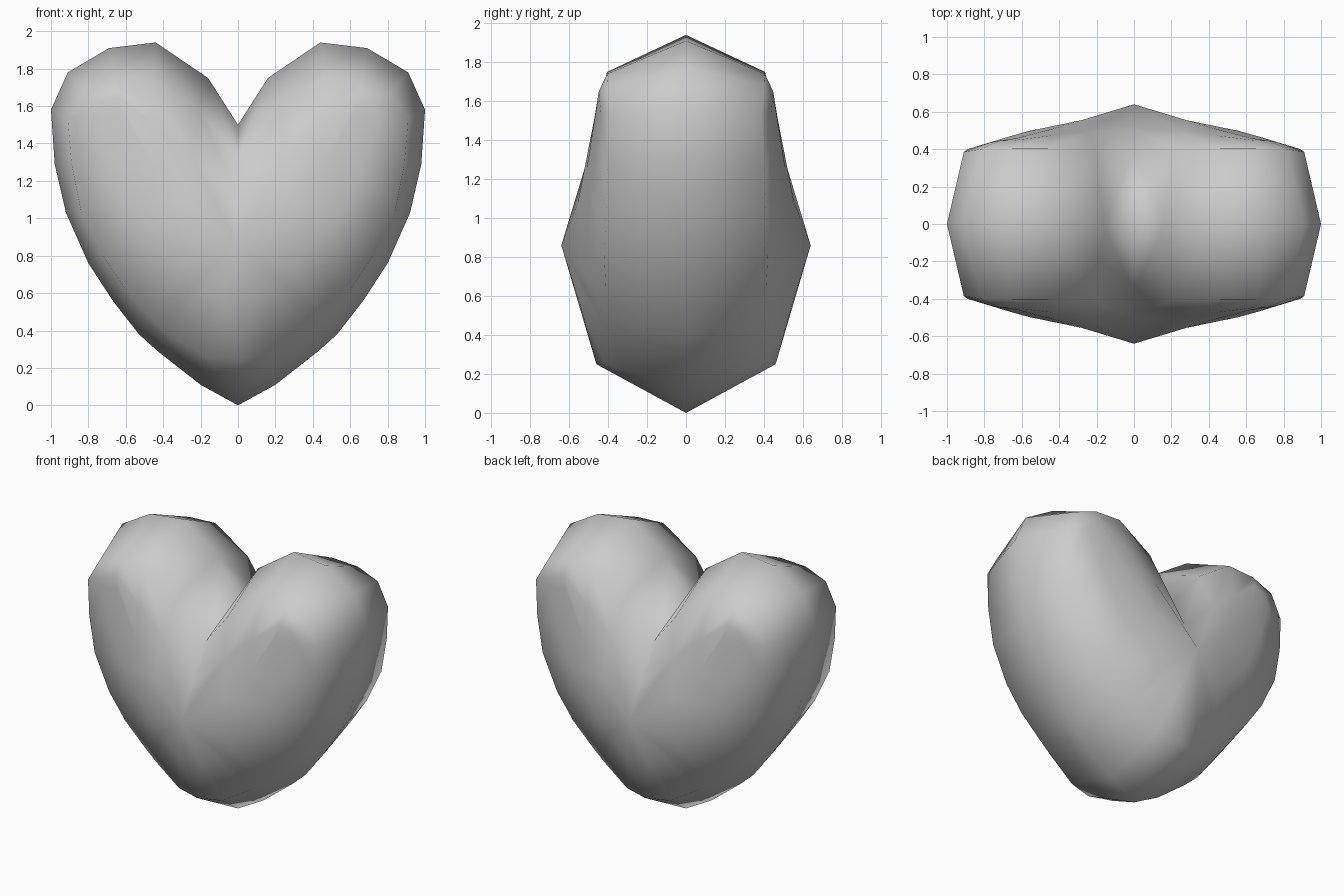
import bpy, bmesh
from mathutils import Vector

if "Cube" in bpy.data.objects:
    bpy.data.objects.remove(bpy.data.objects["Cube"])

# Half outline (x, z) in the y = 0 plane, from bottom tip to top cleft
outline = [(0, 0), (.20, .11), (.43, .29), (.53, .38), (.67, .56), (.80, .76), (.92, 1.03),
           (.98, 1.29), (1, 1.58), (.91, 1.78), (.69, 1.91), (.44, 1.94), (.16, 1.75), (0, 1.5)]
# Front rim (x, y, z), one point per outline point
rim = [(0, .46, .25), (.17, .42, .26), (.37, .39, .38), (.46, .39, .46), (.60, .41, .62),
       (.72, .42, .80), (.84, .41, 1.04), (.89, .40, 1.29), (.91, .385, 1.53), (.82, .40, 1.68),
       (.66, .405, 1.74), (.46, .405, 1.75), (.21, .41, 1.58), (0, .38, 1.32)]
# Ridge of the lobe, running from the belly point up into the lobe
ridge = {"A": (0, .64, .86), "B": (.28, .555, 1.08), "C": (.43, .51, 1.25), "D": (.62, .46, 1.56)}
order = "AAAAABBCDDDCBA"

bm = bmesh.new()
rings = [[Vector((x, 0, z)) for x, z in outline], [Vector(p) for p in rim]]
inner = [Vector(ridge[k]) for k in order]
middle = []
for i, (r, c) in enumerate(zip(rings[1], inner)):
    m = (r + c) / 2
    if 0 < i < 13:
        m.y += .015
    middle.append(m)
rings += [middle, inner]

# Quarter of the heart, lofted from the outline to the ridge
verts = [[bm.verts.new(p) for p in ring] for ring in rings]
for a, b in zip(verts, verts[1:]):
    for i in range(len(a) - 1):
        bm.faces.new((a[i], a[i + 1], b[i + 1], b[i]))
bmesh.ops.remove_doubles(bm, verts=bm.verts, dist=.0005)

# Mirror to the other side and to the front
for axis in (0, 1):
    geom = bm.verts[:] + bm.edges[:] + bm.faces[:]
    dup = bmesh.ops.duplicate(bm, geom=geom)["geom"]
    for v in dup:
        if isinstance(v, bmesh.types.BMVert):
            v.co[axis] *= -1
    bmesh.ops.remove_doubles(bm, verts=bm.verts, dist=.0005)
bmesh.ops.recalc_face_normals(bm, faces=bm.faces)
for f in bm.faces:
    f.smooth = True

mesh = bpy.data.meshes.new("heart")
bm.to_mesh(mesh)
bm.free()
heart = bpy.data.objects.new("heart", mesh)
bpy.context.collection.objects.link(heart)
